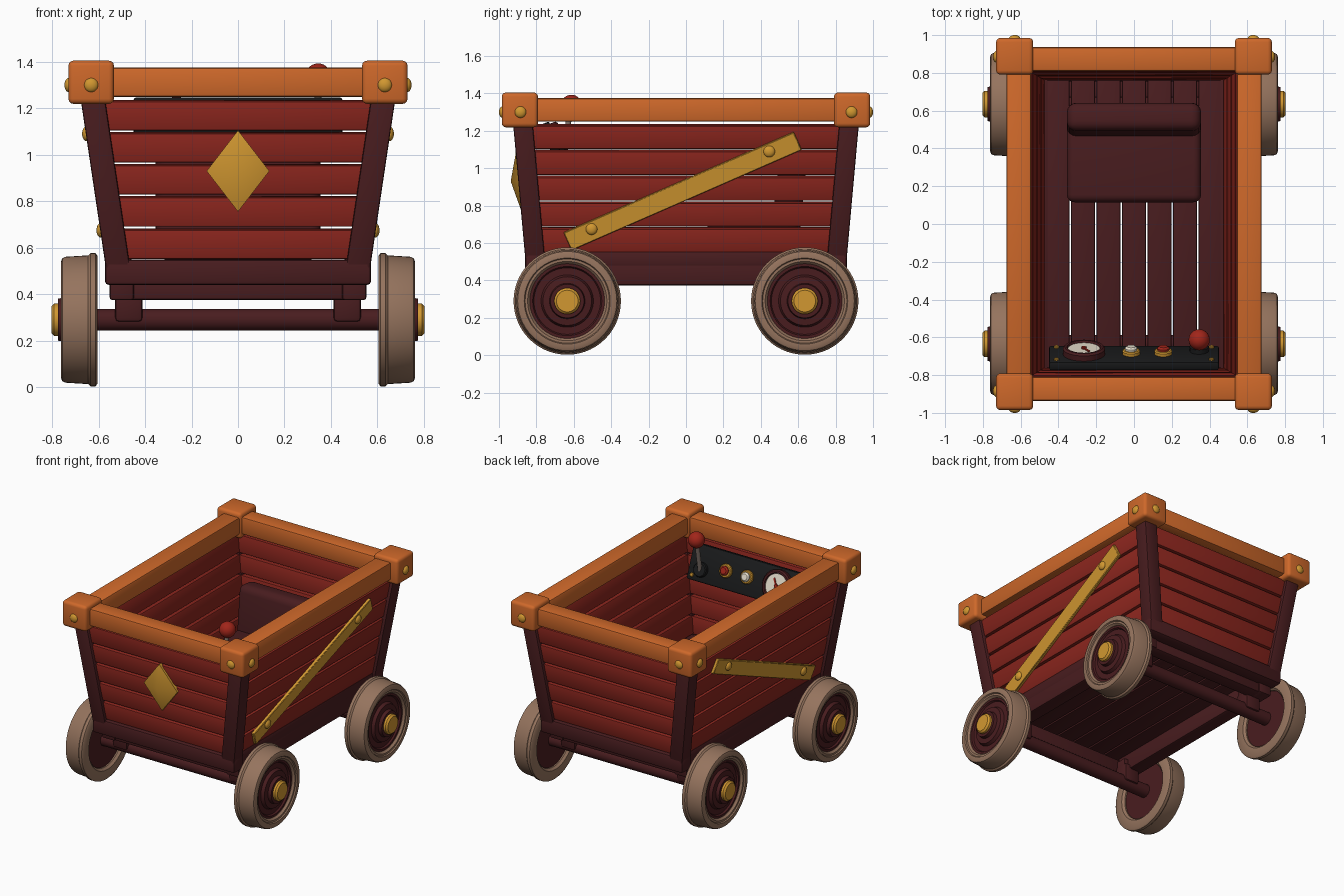
import bpy, bmesh, math
from mathutils import Matrix, Vector

default = bpy.data.objects.get("Cube")
if default:
    bpy.data.objects.remove(default, do_unlink=True)


def material(name, *rgb):
    linear = [(c / 255) ** 2.2 for c in rgb] + [1]
    m = bpy.data.materials.new(name)
    m.use_nodes = True
    m.diffuse_color = linear
    bsdf = m.node_tree.nodes["Principled BSDF"]
    bsdf.inputs["Base Color"].default_value = linear
    bsdf.inputs["Roughness"].default_value = 0.6
    return m


RED = material("barn red", 138, 42, 35)
ORANGE = material("orange wood", 205, 104, 46)
BROWN = material("dark brown", 74, 34, 36)
GOLD = material("brass", 208, 150, 52)
TAN = material("tan tyre", 148, 115, 94)
BLACK = material("black panel", 32, 33, 34)
CREAM = material("cream", 232, 224, 205)
SCARLET = material("scarlet", 160, 42, 32)
METAL = material("dull metal", 125, 112, 105)


def finish(name, bm, mat, matrix=None):
    if matrix:
        bmesh.ops.transform(bm, matrix=matrix, verts=bm.verts)
    bmesh.ops.recalc_face_normals(bm, faces=bm.faces)
    mesh = bpy.data.meshes.new(name)
    bm.to_mesh(mesh)
    bm.free()
    mesh.materials.append(mat)
    ob = bpy.data.objects.new(name, mesh)
    bpy.context.collection.objects.link(ob)
    bpy.ops.object.select_all(action='DESELECT')
    ob.select_set(True)
    bpy.context.view_layer.objects.active = ob
    bpy.ops.object.shade_smooth_by_angle(angle=math.radians(40))
    return ob


def box(name, center, size, mat, bevel=0.012, rot=None, shape=None, segments=2):
    """Bevelled box; shape optionally moves each vertex before the bevel."""
    bm = bmesh.new()
    bmesh.ops.create_cube(bm, size=1)
    for v in bm.verts:
        v.co = Vector(a * b for a, b in zip(v.co, size))
        if shape:
            v.co = shape(v.co)
    bmesh.ops.bevel(bm, geom=bm.edges[:], offset=bevel, segments=segments,
                    profile=0.5, affect='EDGES')
    m = Matrix.Translation(center)
    return finish(name, bm, mat, m @ rot if rot else m)


def lathe(name, profile, mat, matrix, steps=40):
    """Spin a closed (distance, radius) profile around local z."""
    bm = bmesh.new()
    vs = [bm.verts.new((r, 0, h)) for h, r in profile]
    edges = [bm.edges.new((a, b)) for a, b in zip(vs, vs[1:] + vs[:1])]
    bmesh.ops.spin(bm, geom=vs + edges, cent=(0, 0, 0), axis=(0, 0, 1),
                   angle=math.tau, steps=steps, use_duplicate=False)
    bmesh.ops.remove_doubles(bm, verts=bm.verts, dist=0.0001)
    return finish(name, bm, mat, matrix)


def disc(name, radius, low, high, mat, matrix, chamfer=0.006):
    lathe(name, [(low, 0), (low, radius), (high - chamfer, radius),
                 (high, radius - chamfer), (high, 0)], mat, matrix)


def ball(name, center, radius, mat, squash=(1, 1, 1)):
    bm = bmesh.new()
    bmesh.ops.create_uvsphere(bm, u_segments=24, v_segments=14, radius=radius)
    finish(name, bm, mat, Matrix.Translation(center) @ Matrix.Diagonal((*squash, 1)))


# Leaning walls: post centre lines at height z
X_LEAN, Y_LEAN = 0.149, 0.09


def post_x(z):
    return 0.522 + X_LEAN * (z - 0.55)


def post_y(z):
    return 0.81 + Y_LEAN * (z - 0.55)


# Corner posts, caps and studs
for sx in (-1, 1):
    for sy in (-1, 1):
        def lean(co):
            z = co.z + 0.86
            return Vector((co.x + sx * post_x(z), co.y + sy * post_y(z), z))
        box("corner_post", (0, 0, 0), (0.105, 0.105, 0.8), BROWN, 0.01, shape=lean)
        box("corner_cap", (sx * 0.632, sy * 0.888, 1.312), (0.196, 0.194, 0.186), ORANGE, 0.022, segments=3)
        ball("cap_stud", (sx * 0.632, sy * 0.98, 1.3), 0.031, GOLD, (1, 0.65, 1))
        ball("cap_stud", (sx * 0.727, sy * 0.885, 1.3), 0.031, GOLD, (0.65, 1, 1))

# Top rails
for s in (-1, 1):
    box("side_top_rail", (s * 0.61, 0, 1.312), (0.13, 1.66, 0.126), ORANGE)
    box("end_top_rail", (0, s * 0.873, 1.312), (1.16, 0.126, 0.126), ORANGE)

# Wall planks, with narrow gaps
for i in range(5):
    z = 0.618 + 0.138 * i
    for s in (-1, 1):
        box("side_plank", (s * (post_x(z) - 0.01), 0, z), (0.08, 2 * post_y(z), 0.126), RED, 0.008,
            Matrix.Rotation(s * math.atan(X_LEAN), 4, 'Y'))
        box("end_plank", (0, s * (post_y(z) - 0.01), z), (2 * post_x(z), 0.08, 0.126), RED, 0.008,
            Matrix.Rotation(-s * math.atan(Y_LEAN), 4, 'X'))

# Floor boards
for i in range(-3, 4):
    box("floor_board", (i * 0.135, 0, 0.525), (0.125, 1.52, 0.05), BROWN, 0.005)

# Under frame and axles
for s in (-1, 1):
    box("end_sill", (0, s * 0.808, 0.495), (1.145, 0.105, 0.11), BROWN, 0.016)
    box("side_sill", (s * 0.505, 0, 0.515), (0.1, 1.56, 0.08), BROWN)
    box("side_beam", (s * 0.5, 0, 0.437), (0.105, 1.56, 0.125), BROWN)
    box("cross_beam", (0, s * 0.72, 0.425), (1.08, 0.1, 0.1), BROWN)
    for sx in (-1, 1):
        box("axle_block", (sx * 0.47, s * 0.635, 0.345), (0.12, 0.12, 0.13), BROWN, 0.018)
        box("axle_hanger", (sx * 0.455, s * 0.66, 0.42), (0.08, 0.13, 0.07), BROWN)
    axle = Matrix.Translation((0, s * 0.635, 0.29)) @ Matrix.Rotation(math.pi / 2, 4, 'Y')
    disc("axle", 0.047, -0.64, 0.64, BROWN, axle)

# Wheels
TYRE = [(0.605, 0.215), (0.605, 0.275), (0.613, 0.287), (0.635, 0.287), (0.645, 0.277),
        (0.742, 0.271), (0.756, 0.265), (0.762, 0.25), (0.762, 0.23), (0.754, 0.225),
        (0.754, 0.212), (0.74, 0.2), (0.62, 0.2)]
CORE = [(0.63, 0), (0.63, 0.202), (0.738, 0.202), (0.738, 0.185), (0.726, 0.178), (0.726, 0.14),
        (0.748, 0.13), (0.752, 0.095), (0.775, 0.09), (0.775, 0)]
for sx in (-1, 1):
    for sy in (-1, 1):
        hub = Matrix.Translation((0, sy * 0.635, 0.29)) @ Matrix.Rotation(sx * math.pi / 2, 4, 'Y')
        lathe("wheel_tyre", TYRE, TAN, hub, 56)
        lathe("wheel_core", CORE, BROWN, hub, 56)
        disc("hub_cap", 0.07, 0.76, 0.803, GOLD, hub, 0.012)

# Diagonal side braces with bolts
pitch = math.atan2(0.545, 1.235)
for s in (-1, 1):
    tilt = Matrix.Rotation(s * math.atan(X_LEAN), 4, 'Y')
    z = 0.878
    box("side_brace", (s * (post_x(z) + 0.038), -0.018, z), (0.025, 1.345, 0.105), GOLD, 0.004,
        tilt @ Matrix.Rotation(pitch, 4, 'X'), segments=1)
    for y, z in ((-0.505, 0.675), (0.445, 1.09)):
        ball("brace_bolt", (s * (post_x(z) + 0.05), y, z), 0.031, GOLD, (0.6, 1, 1))

# Faceted diamond on the front wall
bm = bmesh.new()
for x, z in ((0, 1.105), (0.135, 0.93), (0, 0.755), (-0.135, 0.93)):
    for depth in (0.02, 0.046):
        bm.verts.new((x, -post_y(z) - depth, z))
bm.verts.new((0, -0.937, 0.93))
bmesh.ops.convex_hull(bm, input=bm.verts)
finish("front_diamond", bm, GOLD)

# Seat
box("seat_cushion", (0, 0.35, 0.645), (0.71, 0.47, 0.19), BROWN, 0.04, segments=4)
box("seat_back", (0, 0.548, 0.81), (0.71, 0.15, 0.48), BROWN, 0.05,
    Matrix.Rotation(-0.1, 4, 'X'), segments=4)

# Control panel: local x runs to the model's right, y up the panel, z outward
PANEL = Matrix.Translation((0, -0.71, 1.125)) @ Matrix(
    ((-1, 0, 0, 0), (0, -0.36, 0.933, 0), (0, 0.933, 0.36, 0), (0, 0, 0, 1)))


def on_panel(x, y=0, z=0.025):
    return PANEL @ Matrix.Translation((-x, y, z))


box("control_panel", (0, 0, 0), (0.9, 0.25, 0.05), BLACK, 0.012, PANEL)
for x in (-0.41, 0.41):
    for y in (-0.09, 0.09):
        disc("panel_screw", 0.014, -0.005, 0.01, GOLD, on_panel(x, y), 0.004)

# Dial with needle
dial = on_panel(-0.265)
lathe("dial_rim", [(0, 0.085), (0, 0.112), (0.03, 0.112), (0.04, 0.102), (0.04, 0.09), (0.03, 0.085)],
      BROWN, dial)
disc("dial_face", 0.09, 0, 0.03, CREAM, dial)
box("dial_needle", (0, 0, 0), (0.012, 0.075, 0.006), SCARLET, 0.001,
    dial @ Matrix.Translation((0, 0, 0.033)) @ Matrix.Rotation(0.5, 4, 'Z') @ Matrix.Translation((0, 0.02, 0)))
disc("needle_pin", 0.014, 0.02, 0.04, SCARLET, dial, 0.003)

# Push buttons
for x, mat in ((-0.015, CREAM), (0.155, SCARLET)):
    disc("button_ring", 0.047, 0, 0.022, GOLD, on_panel(x))
    disc("button_cap", 0.032, 0.01, 0.042, mat, on_panel(x), 0.01)

# Lever
disc("lever_base", 0.05, 0, 0.03, BLACK, on_panel(0.345, -0.04))
foot = on_panel(0.345, -0.04, 0.045).translation
knob = Vector((0.345, -0.613, 1.337))
aim = (knob - foot).to_track_quat('Z', 'Y').to_matrix().to_4x4()
disc("lever_stem", 0.015, -0.02, (knob - foot).length, METAL, Matrix.Translation(foot) @ aim)
ball("lever_knob", knob, 0.056, SCARLET)
